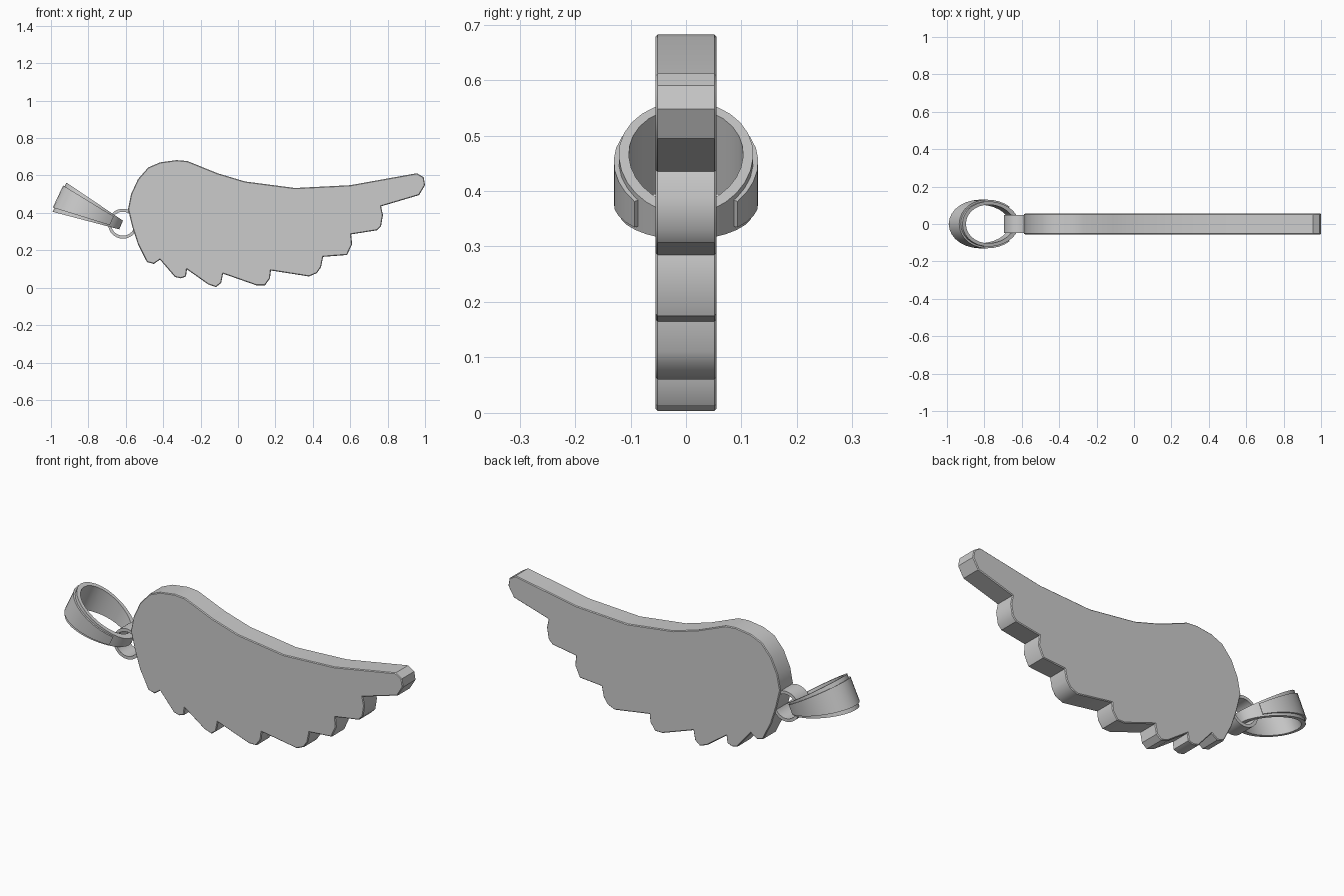
import bpy, bmesh, math
from mathutils import Vector

if "Cube" in bpy.data.objects:
    bpy.data.objects.remove(bpy.data.objects["Cube"])


def make_object(name, bm, angle=35):
    bmesh.ops.recalc_face_normals(bm, faces=bm.faces)
    mesh = bpy.data.meshes.new(name)
    bm.to_mesh(mesh)
    bm.free()
    ob = bpy.data.objects.new(name, mesh)
    bpy.context.collection.objects.link(ob)
    bpy.ops.object.select_all(action='DESELECT')
    ob.select_set(True)
    bpy.context.view_layer.objects.active = ob
    bpy.ops.object.shade_smooth_by_angle(angle=math.radians(angle))
    return ob


def sweep(sections, closed):
    """Skin a list of four-cornered cross-sections into a band."""
    bm = bmesh.new()
    rows = [[bm.verts.new(p) for p in s] for s in sections]
    n = len(rows)
    for i in range(n if closed else n - 1):
        a, b = rows[i], rows[(i + 1) % n]
        for k in range(4):
            m = (k + 1) % 4
            bm.faces.new((a[k], a[m], b[m], b[k]))
    if not closed:
        bm.faces.new(rows[0])
        bm.faces.new(rows[-1])
    return bm


# Wing: feathered outline, extruded through y with a fine edge bevel
outline = [
    (-.588, .42), (-.572, .50), (-.535, .58), (-.48, .643), (-.417, .67), (-.33, .682),
    (-.27, .677), (-.11, .612), (.037, .568), (.305, .533), (.60, .548), (.957, .612),
    (.993, .59), (1.0, .548), (.968, .495),
    (.765, .435), (.775, .388), (.765, .33), (.743, .307),
    (.605, .285), (.61, .232), (.583, .175),
    (.455, .165), (.444, .11), (.422, .078), (.38, .06),
    (.176, .092), (.171, .05), (.144, .012), (.10, .012),
    (-.08, .075), (-.09, .025), (-.118, .003), (-.16, .018),
    (-.273, .098), (-.278, .06), (-.305, .05), (-.337, .057),
    (-.417, .15), (-.45, .127), (-.487, .137), (-.535, .232), (-.565, .325)]
HALF = 0.055
bm = bmesh.new()
face = bm.faces.new([bm.verts.new((x, -HALF, z)) for x, z in outline])
ext = bmesh.ops.extrude_face_region(bm, geom=[face], use_keep_orig=True)
bmesh.ops.translate(bm, vec=(0, 2 * HALF, 0),
                    verts=[g for g in ext['geom'] if isinstance(g, bmesh.types.BMVert)])
rim = [e for e in bm.edges if abs(e.verts[0].co.y - e.verts[1].co.y) < 1e-5]
bmesh.ops.bevel(bm, geom=rim, offset=0.004, segments=1, affect='EDGES')
make_object("wing", bm)

# Jump ring: flat band joining the wing to the bail
sections = []
for i in range(32):
    a = math.tau * i / 32
    c, s = math.cos(a), math.sin(a)
    sections.append([(-.615 + r * c, y, .342 + r * s)
                     for r, y in ((.064, -.048), (.08, -.048), (.08, .048), (.064, .048))])
make_object("jump_ring", sweep(sections, True))

# Bail: tapered loop, wide at the far end and narrow at the ring
LOW = (Vector((-1.0, 0, .408)), Vector((-.635, 0, .312)))
HIGH = (Vector((-.925, 0, .567)), Vector((-.615, 0, .358)))


def bail_point(t, s0, s1, half_y, v):
    s = s0 + (s1 - s0) * (0.5 - 0.5 * math.cos(t))
    p = LOW[0].lerp(LOW[1], s).lerp(HIGH[0].lerp(HIGH[1], s), v)
    p.y = half_y * math.sin(t) * (1 + 0.06 * math.cos(t))
    return p


def bail_section(t, inner, outer, margin):
    return [bail_point(t, *inner, margin), bail_point(t, *outer, margin),
            bail_point(t, *outer, 1 - margin), bail_point(t, *inner, 1 - margin)]


INNER, OUTER, RAISED = (.085, .92, .103), (.025, 1.0, .121), (0, 1.02, .13)
bm = sweep([bail_section(math.tau * i / 28, INNER, OUTER, 0) for i in range(28)], True)
make_object("bail_loop", bm)

# Raised panel wrapping the outside of the bail, stopping short of the tip
span = math.radians(132)
bm = sweep([bail_section(-span + 2 * span * i / 22, (.04, .98, .115), RAISED, .13)
            for i in range(23)], False)
make_object("bail_panel", bm)
